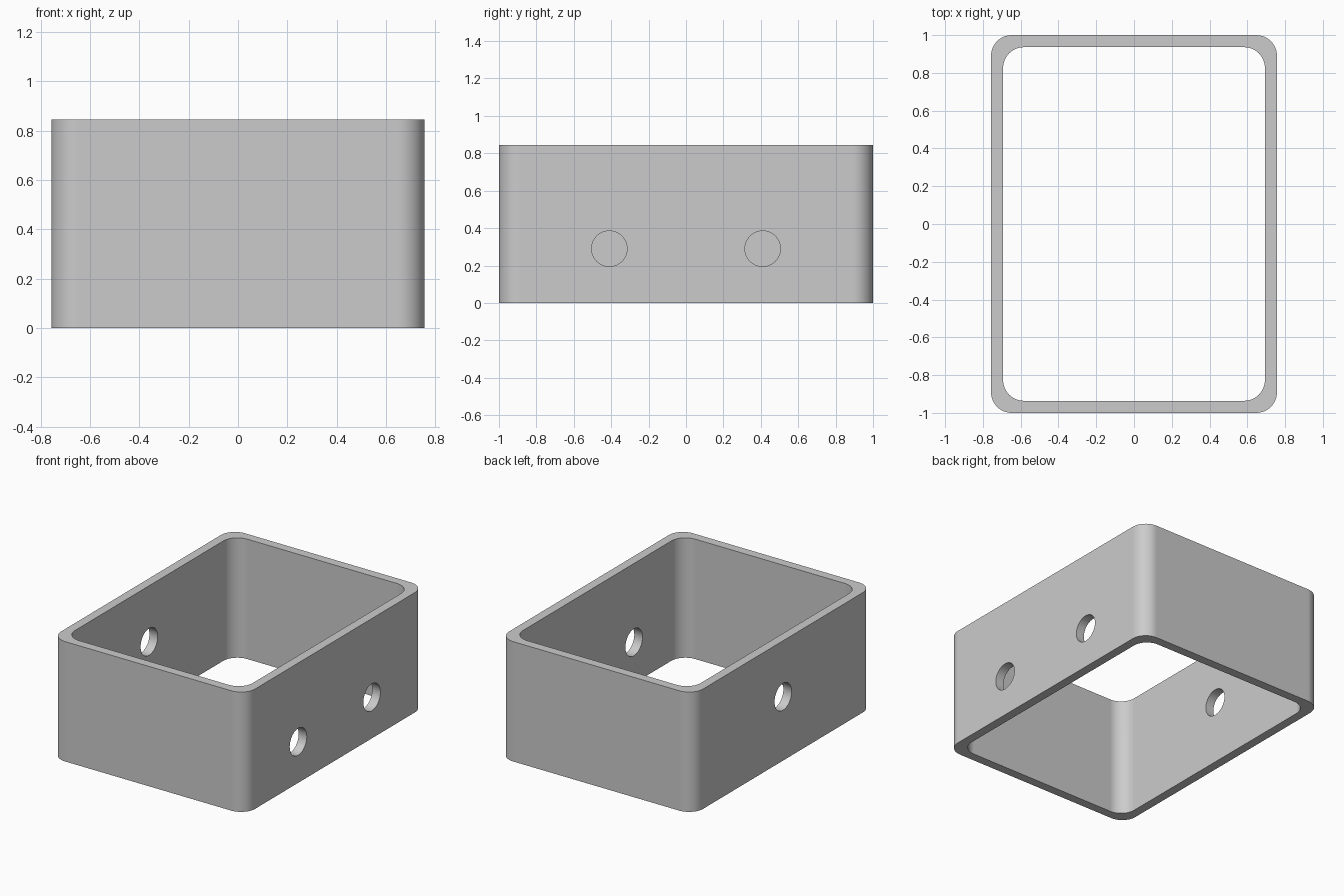
import bpy
import bmesh
from math import cos, sin, pi, radians

if "Cube" in bpy.data.objects:
    bpy.data.objects.remove(bpy.data.objects["Cube"], do_unlink=True)

HALF_X, HALF_Y, HEIGHT = 0.757, 1.0, 0.845
WALL, CORNER, HOLE = 0.064, 0.11, 0.095

grey = bpy.data.materials.new("light grey")
grey.use_nodes = True
COLOUR = (0.6, 0.6, 0.6, 1)
grey.diffuse_color = COLOUR
grey.node_tree.nodes["Principled BSDF"].inputs["Base Color"].default_value = COLOUR


def rounded_prism(name, hx, hy, radius, z0, z1, steps=12):
    """Upright prism with a rounded rectangle as its outline."""
    bm = bmesh.new()
    outline = []
    for corner, (sx, sy) in enumerate([(1, 1), (-1, 1), (-1, -1), (1, -1)]):
        for i in range(steps + 1):
            a = (corner + i / steps) * pi / 2
            outline.append(bm.verts.new((sx * (hx - radius) + radius * cos(a),
                                         sy * (hy - radius) + radius * sin(a), z0)))
    base = bm.faces.new(outline)
    top = bmesh.ops.extrude_face_region(bm, geom=[base])["geom"]
    bmesh.ops.translate(bm, vec=(0, 0, z1 - z0),
                        verts=[v for v in top if isinstance(v, bmesh.types.BMVert)])
    bmesh.ops.recalc_face_normals(bm, faces=bm.faces)
    mesh = bpy.data.meshes.new(name)
    bm.to_mesh(mesh)
    bm.free()
    mesh.materials.append(grey)
    obj = bpy.data.objects.new(name, mesh)
    bpy.context.collection.objects.link(obj)
    return obj


def hole_cutter(name, x, y, z):
    """Sideways cylinder that pierces a single wall."""
    bpy.ops.mesh.primitive_cylinder_add(vertices=48, radius=HOLE, depth=WALL * 4,
                                        location=(x, y, z), rotation=(0, pi / 2, 0))
    obj = bpy.context.object
    obj.name = name
    obj.data.materials.append(grey)
    return obj


# Outer body and the cutters for its opening and holes
frame = rounded_prism("frame", HALF_X, HALF_Y, CORNER, 0, HEIGHT)
wall_x = HALF_X - WALL / 2
cutters = [
    rounded_prism("opening_cutter", HALF_X - WALL, HALF_Y - WALL, CORNER, -0.2, HEIGHT + 0.2),
    hole_cutter("left_front_hole_cutter", wall_x, -0.41, 0.29),
    hole_cutter("left_back_hole_cutter", wall_x, 0.41, 0.29),
    hole_cutter("right_hole_cutter", -wall_x, 0, 0.45),
]

# Cut the frame
bpy.ops.object.select_all(action="DESELECT")
frame.select_set(True)
bpy.context.view_layer.objects.active = frame
for cutter in cutters:
    cut = frame.modifiers.new(cutter.name, "BOOLEAN")
    cut.operation = "DIFFERENCE"
    cut.solver = "EXACT"
    cut.object = cutter
    bpy.ops.object.modifier_apply(modifier=cut.name)
for cutter in cutters:
    bpy.data.objects.remove(cutter, do_unlink=True)

# Smooth corners and hole walls, with flat walls kept even
bpy.ops.object.shade_smooth_by_angle(angle=radians(30))
weighted = frame.modifiers.new("even_walls", "WEIGHTED_NORMAL")
weighted.keep_sharp = True
